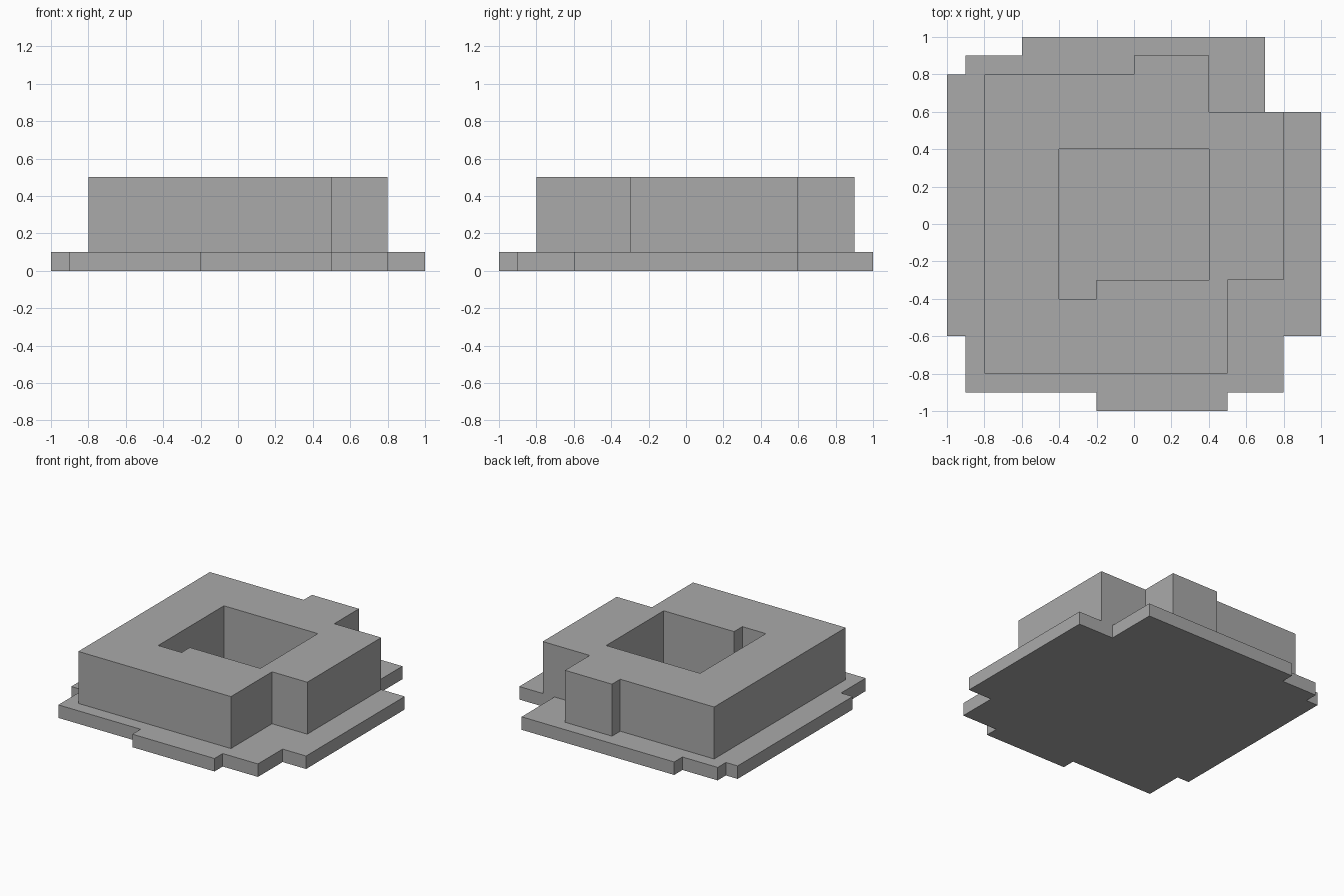
import bpy
import bmesh

cube = bpy.data.objects.get("Cube")
if cube:
    bpy.data.objects.remove(cube, do_unlink=True)

# Plain grey for every part
grey = bpy.data.materials.new("plain grey")
grey.use_nodes = True
colour = (0.4, 0.4, 0.4, 1)
grey.diffuse_color = colour
grey.node_tree.nodes["Principled BSDF"].inputs["Base Color"].default_value = colour


def stepped_outline(start, moves):
    """Corners of a right-angled outline; moves alternate new x and new y."""
    x, y = start
    corners = [(x, y)]
    for i, value in enumerate(moves):
        if i % 2 == 0:
            x = value
        else:
            y = value
        corners.append((x, y))
    return corners


def extruded_plan(name, outlines, bottom, top):
    """Fill the outlines (later ones are holes) and raise them into a solid."""
    bm = bmesh.new()
    edges = []
    for outline in outlines:
        verts = [bm.verts.new((x, y, bottom)) for x, y in outline]
        for a, b in zip(verts, verts[1:] + verts[:1]):
            edges.append(bm.edges.new((a, b)))
    bmesh.ops.triangle_fill(bm, use_beauty=True, edges=edges, normal=(0, 0, 1))
    raised = bmesh.ops.extrude_face_region(bm, geom=bm.faces[:], use_keep_orig=True)
    moved = [g for g in raised["geom"] if isinstance(g, bmesh.types.BMVert)]
    bmesh.ops.translate(bm, verts=moved, vec=(0, 0, top - bottom))
    bmesh.ops.recalc_face_normals(bm, faces=bm.faces[:])
    mesh = bpy.data.meshes.new(name)
    bm.to_mesh(mesh)
    bm.free()
    mesh.materials.append(grey)
    obj = bpy.data.objects.new(name, mesh)
    bpy.context.collection.objects.link(obj)
    return obj


# Thin ground slab with a stepped edge
slab = stepped_outline((-1, -0.6), [-0.9, -0.9, -0.2, -1, 0.5, -0.9, 0.8, -0.6, 1, 0.6,
                                    0.7, 1, -0.6, 0.9, -0.9, 0.8, -1])
extruded_plan("ground_slab", [slab], 0, 0.1)

# Building block around an open courtyard
block = stepped_outline((-0.8, -0.8), [0.5, -0.3, 0.8, 0.6, 0.4, 0.9, 0, 0.8, -0.8])
courtyard = stepped_outline((-0.4, -0.4), [-0.2, -0.3, 0.4, 0.4, -0.4])
extruded_plan("courtyard_block", [block, courtyard], 0.1, 0.5)
